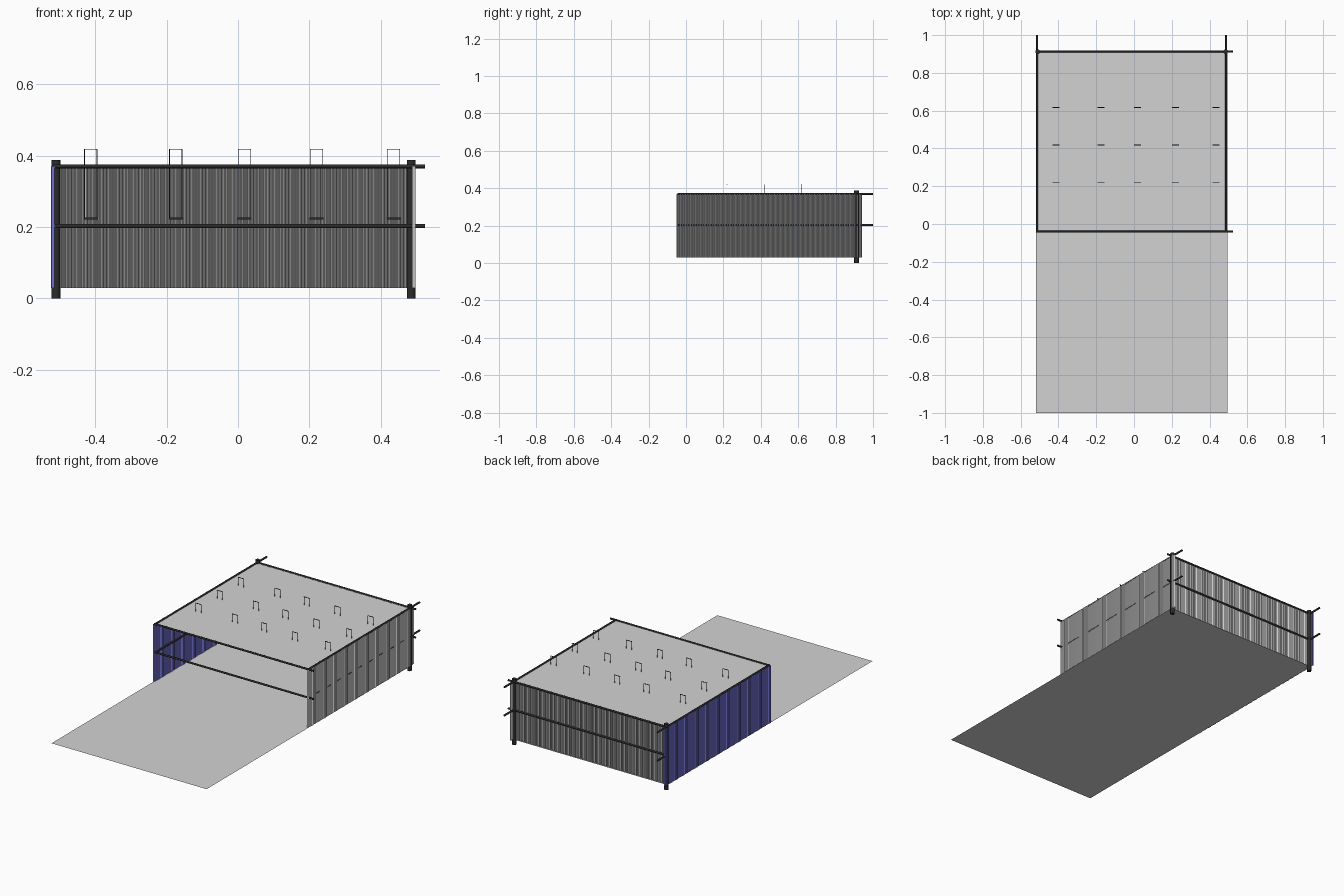
import bpy, math
from mathutils import Vector

if "Cube" in bpy.data.objects:
    bpy.data.objects.remove(bpy.data.objects["Cube"])


def material(name, rgb):
    m = bpy.data.materials.new(name)
    m.diffuse_color = (*rgb, 1)
    m.use_nodes = True
    m.node_tree.nodes["Principled BSDF"].inputs["Base Color"].default_value = m.diffuse_color
    return m


GREY = material("sheet grey", (0.65, 0.65, 0.65))
BLUE = material("sheet blue", (0.16, 0.16, 0.62))
DARK = material("dark steel", (0.025, 0.025, 0.025))


def mesh_object(name, verts, faces, mat):
    me = bpy.data.meshes.new(name)
    me.from_pydata(verts, [], faces)
    me.materials.append(mat)
    ob = bpy.data.objects.new(name, me)
    bpy.context.collection.objects.link(ob)
    return ob


def sheet(name, x0, x1, y0, y1, z, mat):
    return mesh_object(name, [(x0, y0, z), (x1, y0, z), (x1, y1, z), (x0, y1, z)],
                       [(0, 1, 2, 3)], mat)


def corrugated_wall(name, start, end, z0, z1, amp, pitch, mat):
    """Smooth wavy sheet between two plan points; faces point right of travel."""
    a, b = Vector(start), Vector(end)
    along = (b - a).normalized()
    out = Vector((along.y, -along.x))
    length, seg = (b - a).length, 12
    n = round(length / pitch) * seg
    verts = []
    for i in range(n + 1):
        p = a + along * length * i / n - out * amp * math.cos(2 * math.pi * i / seg)
        verts += [(p.x, p.y, z0), (p.x, p.y, z1)]
    faces = [(i, i + 2, i + 3, i + 1) for i in range(0, 2 * n, 2)]
    ob = mesh_object(name, verts, faces, mat)
    ob.data.shade_smooth()
    return ob


def rod(name, p, q, r, sides):
    p, q = Vector(p), Vector(q)
    bpy.ops.mesh.primitive_cylinder_add(vertices=sides, radius=r, depth=(q - p).length,
                                        location=(p + q) / 2)
    ob = bpy.context.object
    ob.rotation_euler = (q - p).to_track_quat('Z', 'Y').to_euler()
    ob.name = name
    ob.data.materials.append(DARK)
    bpy.ops.object.shade_smooth_by_angle(angle=math.radians(50))
    return ob


def box_parts(name, boxes):
    verts, faces = [], []
    for (cx, cy, cz), (sx, sy, sz) in boxes:
        k = len(verts)
        verts += [(cx + i * sx / 2, cy + j * sy / 2, cz + l * sz / 2)
                  for i in (-1, 1) for j in (-1, 1) for l in (-1, 1)]
        faces += [tuple(k + v for v in f) for f in
                  ((0, 1, 3, 2), (4, 6, 7, 5), (0, 4, 5, 1),
                   (2, 3, 7, 6), (0, 2, 6, 4), (1, 5, 7, 3))]
    return mesh_object(name, verts, faces, DARK)


# floor and roof sheets
sheet("floor", -0.52, 0.495, -1.0, 0.918, 0.03, GREY)
sheet("roof", -0.513, 0.488, -0.04, 0.914, 0.369, GREY)

# ribbed walls
PITCH = 0.00892
corrugated_wall("right_wall", (0.492, -0.05), (0.492, 0.94), 0.03, 0.37, 0.005, PITCH, GREY)
corrugated_wall("left_wall", (-0.518, 0.94), (-0.518, -0.05), 0.03, 0.37, 0.005, PITCH, BLUE)
corrugated_wall("back_wall", (0.488, 0.909), (-0.513, 0.909), 0.03, 0.37, 0.005, PITCH, GREY)

# rear corner posts
for side, x in (("left", -0.51), ("right", 0.485)):
    rod(f"post_{side}", (x, 0.912, 0), (x, 0.912, 0.388), 0.0125, 16)

# two levels of rails on all four sides, overshooting the corners
for level, z in (("mid", 0.203), ("top", 0.37)):
    for side, x in (("left", -0.513), ("right", 0.488)):
        rod(f"{level}_rail_{side}", (x, -0.045, z), (x, 1.0, z), 0.0055, 10)
    for side, y in (("front", -0.04), ("back", 0.914)):
        rod(f"{level}_rail_{side}", (-0.518, y, z), (0.523, y, z), 0.0055, 10)

# hanging wire loops through the roof with a bar at the bottom
TOP, LOW, HALF, T = 0.418, 0.224, 0.0175, 0.002
for r, y in enumerate((0.219, 0.418, 0.617)):
    for c, x in enumerate((-0.412, -0.174, 0.018, 0.22, 0.435)):
        mid, h = (TOP + LOW) / 2, TOP - LOW
        box_parts(f"hanger_{r}_{c}", [
            ((x - HALF, y, mid), (T, T, h)),
            ((x + HALF, y, mid), (T, T, h)),
            ((x, y, TOP), (2 * HALF + T, 0.004, T)),
            ((x, y, LOW), (2 * HALF + 0.004, 0.006, 0.005)),
        ])
